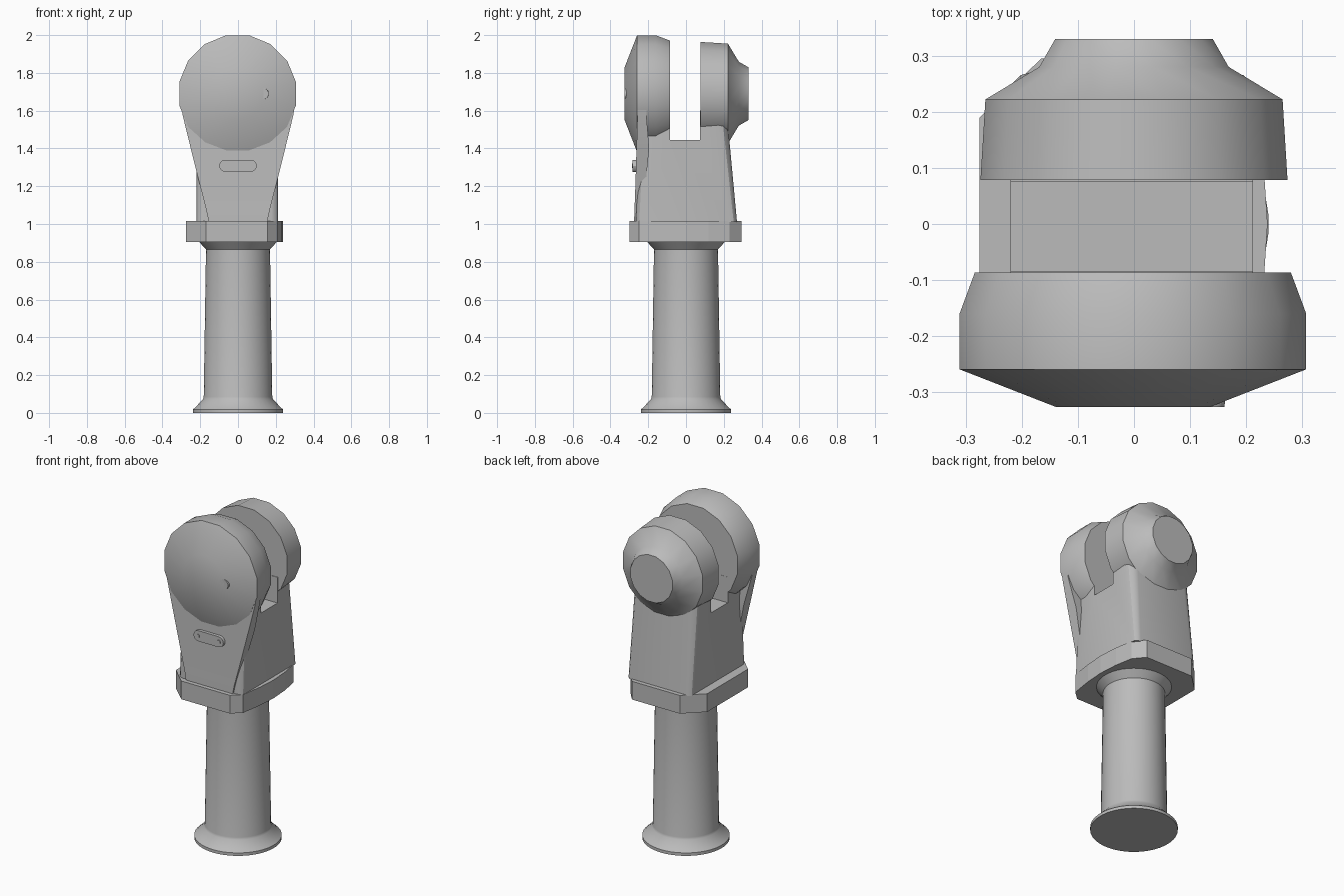
import bpy, bmesh, math
from mathutils import Matrix, Vector

cube = bpy.data.objects.get("Cube")
if cube:
    bpy.data.objects.remove(cube, do_unlink=True)

grey = bpy.data.materials.new("neutral_grey")
grey.use_nodes = True
GREY = (0.5, 0.5, 0.5, 1)
grey.diffuse_color = GREY
grey.node_tree.nodes["Principled BSDF"].inputs["Base Color"].default_value = GREY


def finish(name, bm, smooth=True):
    bmesh.ops.recalc_face_normals(bm, faces=bm.faces)
    mesh = bpy.data.meshes.new(name)
    bm.to_mesh(mesh)
    bm.free()
    mesh.materials.append(grey)
    obj = bpy.data.objects.new(name, mesh)
    bpy.context.collection.objects.link(obj)
    if smooth:
        bpy.ops.object.select_all(action='DESELECT')
        obj.select_set(True)
        bpy.context.view_layer.objects.active = obj
        bpy.ops.object.shade_smooth_by_angle(angle=math.radians(30))
    return obj


def loft(name, rings, smooth=True):
    """Skin a list of equal-length closed rings and cap both ends."""
    bm = bmesh.new()
    rows = [[bm.verts.new(p) for p in ring] for ring in rings]
    n = len(rows[0])
    for a, b in zip(rows, rows[1:]):
        for i in range(n):
            j = (i + 1) % n
            bm.faces.new((a[i], a[j], b[j], b[i]))
    bm.faces.new(rows[0])
    bm.faces.new(rows[-1])
    return finish(name, bm, smooth)


def lathe(name, profile, sides, centre=(0, 0, 0), along_y=False):
    """Revolve (radius, distance) pairs about z, or about y."""
    rings = []
    for r, d in profile:
        ring = []
        for i in range(sides):
            a = math.tau * (i + 0.5) / sides
            u, v = r * math.cos(a), r * math.sin(a)
            ring.append(Vector(centre) + Vector((u, d, v) if along_y else (u, v, d)))
        rings.append(ring)
    return loft(name, rings)


def rounded_rect(x0, x1, y0, y1, r, z, seg=3):
    ring = []
    corners = [(x1 - r, y1 - r), (x0 + r, y1 - r), (x0 + r, y0 + r), (x1 - r, y0 + r)]
    for k, (cx, cy) in enumerate(corners):
        for i in range(seg + 1):
            a = math.pi / 2 * (k + i / seg)
            ring.append((cx + r * math.cos(a), cy + r * math.sin(a), z))
    return ring


# Round handle with a flared foot and neck
lathe("handle", [(0.24, 0), (0.24, 0.018), (0.23, 0.026), (0.186, 0.072),
                 (0.182, 0.085), (0.17, 0.865), (0.207, 0.906)], 40)

# Collar plate: chamfered outline, bowed on its left side
outline = [(-0.17, -0.3), (0.155, -0.3), (0.21, -0.25), (0.23, -0.12), (0.238, 0),
           (0.23, 0.12), (0.21, 0.23), (0.155, 0.295), (-0.165, 0.295),
           (-0.275, 0.19), (-0.275, -0.2)]
loft("collar", [[(x, y, z) for x, y in outline] for z in (0.905, 1.015)], False)

# Tapered body, slotted from above
body = loft("body", [rounded_rect(-0.22, 0.212, -0.265, 0.27, 0.035, 1.01),
                     rounded_rect(-0.22, 0.212, -0.245, 0.215, 0.055, 1.6)])
bm = bmesh.new()
bmesh.ops.create_cube(bm, size=1, matrix=Matrix.Translation((0, -0.005, 1.645))
                      @ Matrix.Diagonal((1, 0.16, 0.4, 1)))
cutter = finish("slot_cutter", bm, False)
cutter.hide_render = True
cutter.hide_viewport = True
cutter.display_type = 'WIRE'
slot = body.modifiers.new("slot", 'BOOLEAN')
slot.operation = 'DIFFERENCE'
slot.solver = 'EXACT'
slot.object = cutter

# Front web, fanning out from the collar to the front lobe
loft("front_web", [[(-w, f, z), (w, f, z), (w, b, z), (-w, b, z)]
                   for z, w, f, b in [(1.01, 0.155, -0.275, -0.25),
                                      (1.07, 0.167, -0.273, -0.245),
                                      (1.2, 0.2, -0.268, -0.215),
                                      (1.4, 0.25, -0.262, -0.195),
                                      (1.58, 0.294, -0.257, -0.21),
                                      (1.66, 0.304, -0.254, -0.21)]])

# Front and back lobes
lathe("front_lobe", [(0.287, -0.086), (0.315, -0.16), (0.315, -0.259), (0.14, -0.326)],
      16, (-0.002, 0, 1.69), True)
lathe("back_lobe", [(0.279, 0.078), (0.27, 0.222), (0.172, 0.28), (0.143, 0.33)],
      16, (0, 0, 1.69), True)

# Small stud on the front lobe
lathe("front_stud", [(0.035, -0.29), (0.03, -0.326)], 12, (0.132, 0, 1.69), True)

# Capsule tag with two rivets
tag = []
for side in (1, -1):
    for i in range(7):
        a = math.pi * (i / 6 - 0.5)
        tag.append((side * (0.068 + 0.032 * math.cos(a)), side * 0.032 * math.sin(a)))
loft("tag", [[(x, y, 1.308 + z) for x, z in tag] for y in (-0.255, -0.283)])
for side, x in (("left", 0.07), ("right", -0.07)):
    lathe(side + "_rivet", [(0.012, -0.28), (0.012, -0.287)], 12, (x, 0, 1.308), True)
